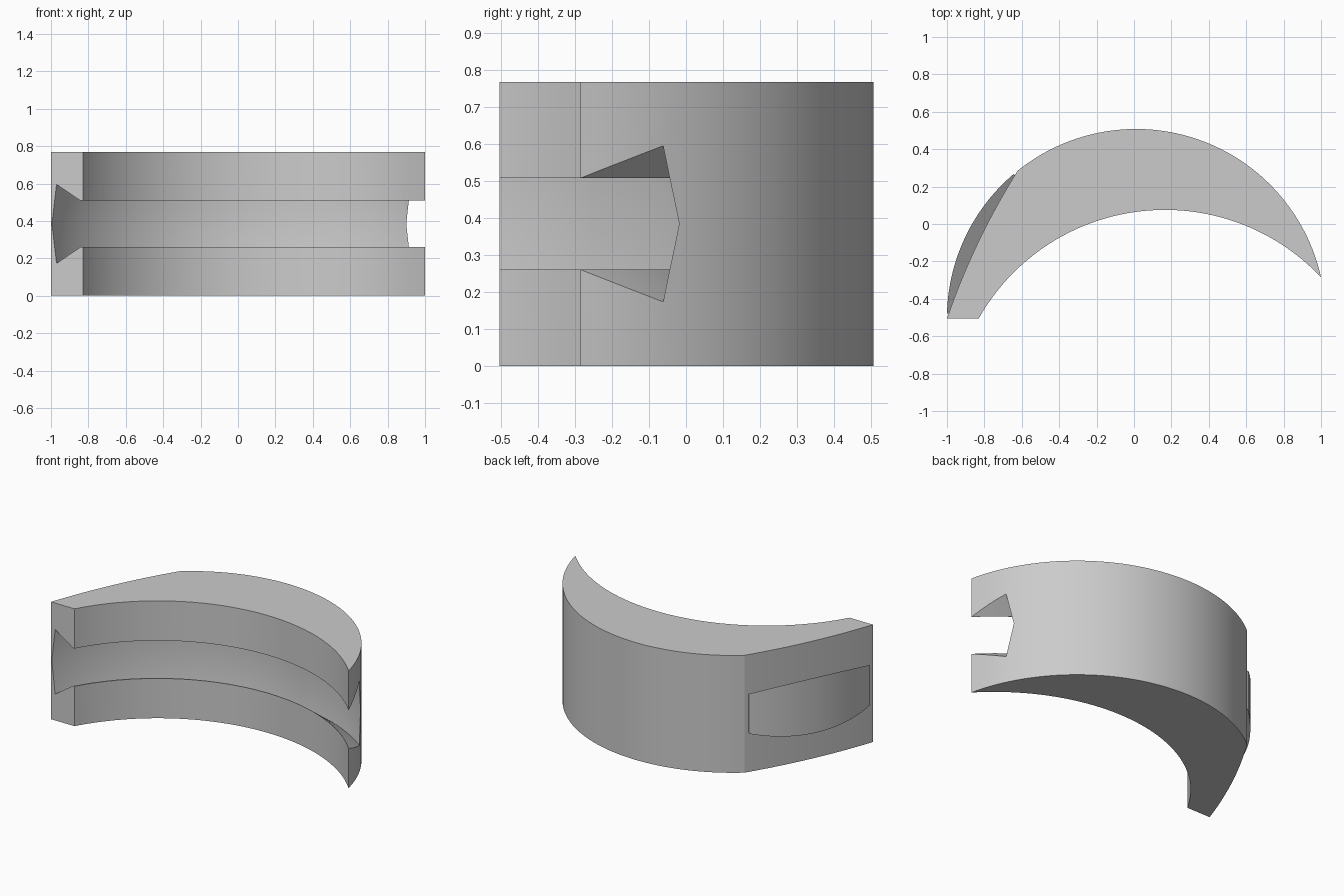
import bpy, bmesh, math

cube = bpy.data.objects.get("Cube")
if cube:
    bpy.data.objects.remove(cube, do_unlink=True)

HEIGHT = 0.768
MID = HEIGHT / 2
MOUTH = 0.124          # half height of the dovetail at its narrow side
SLOPE = 0.76           # dovetail flare per unit of depth

OUTER_C = (0.01, -0.504)
INNER_C = (0.16, -1.07)
TRIM_C = (2.59, -1.756)
TIP, KINK = (1.0, -0.285), (-0.622, 0.285)
HEEL, HEEL_IN = (-1.0, -0.505), (-0.83, -0.505)

grey = bpy.data.materials.new("plain grey")
grey.use_nodes = True
grey.diffuse_color = (0.6, 0.6, 0.6, 1)
grey.node_tree.nodes["Principled BSDF"].inputs["Base Color"].default_value = (0.6, 0.6, 0.6, 1)


def arc(p, q, c, n):
    """Points from p to q around centre c, both ends included."""
    a, b = (math.atan2(v[1] - c[1], v[0] - c[0]) % math.tau for v in (p, q))
    ra, rb = math.dist(p, c), math.dist(q, c)
    pts = []
    for i in range(n + 1):
        t = i / n
        ang, r = a + (b - a) * t, ra + (rb - ra) * t
        pts.append((c[0] + r * math.cos(ang), c[1] + r * math.sin(ang)))
    return pts


def finish(name, bm):
    bmesh.ops.recalc_face_normals(bm, faces=bm.faces)
    mesh = bpy.data.meshes.new(name)
    bm.to_mesh(mesh)
    bm.free()
    mesh.materials.append(grey)
    ob = bpy.data.objects.new(name, mesh)
    bpy.context.collection.objects.link(ob)
    return ob


def loft(name, sections):
    """Solid through a row of equal cross-sections, capped at both ends."""
    bm = bmesh.new()
    rings = [[bm.verts.new(p) for p in s] for s in sections]
    n = len(rings[0])
    for a, b in zip(rings, rings[1:]):
        for i in range(n):
            j = (i + 1) % n
            bm.faces.new((a[i], a[j], b[j], b[i]))
    bm.faces.new(rings[0])
    bm.faces.new(rings[-1])
    return finish(name, bm)


def smooth(ob):
    bpy.ops.object.select_all(action="DESELECT")
    ob.select_set(True)
    bpy.context.view_layer.objects.active = ob
    bpy.ops.object.shade_smooth_by_angle(angle=math.radians(20))


# Crescent body: outer arc, flatter trimmed flank, blunt heel, inner arc
outline = (arc(TIP, KINK, OUTER_C, 64) + arc(KINK, HEEL, TRIM_C, 20)[1:]
           + arc(HEEL_IN, TIP, INNER_C, 64)[:-1])
body = loft("crescent_body", [[(x, y, z) for x, y in outline] for z in (0, HEIGHT)])

# Dovetail groove: profile of radius and height swept around the inner arc
RI = math.dist(TIP, INNER_C)
half = [(RI - 0.06, MOUTH), (RI, MOUTH), (RI + 0.114, MOUTH + 0.087)]
profile = ([(r, MID + h) for r, h in half] + [(RI + 0.136, MID)]
           + [(r, MID - h) for r, h in reversed(half)])
sections = []
for i in range(97):
    a = math.radians(20 + 150 * i / 96)
    sections.append([(INNER_C[0] + r * math.cos(a), INNER_C[1] + r * math.sin(a), z)
                     for r, z in profile])
cutter = loft("groove_cutter", sections)
cutter.hide_render = True

cut = body.modifiers.new("groove", "BOOLEAN")
cut.operation = "DIFFERENCE"
cut.solver = "EXACT"
cut.object = cutter
bpy.context.view_layer.objects.active = body
bpy.ops.object.modifier_apply(modifier=cut.name)
bpy.data.objects.remove(cutter, do_unlink=True)
smooth(body)

# Dovetail tongue: flares from the trimmed flank out to the outer arc
sections = []
for root, crest in zip(arc(KINK, HEEL, TRIM_C, 32), arc(KINK, HEEL, OUTER_C, 32)):
    h = MOUTH + SLOPE * math.dist(root, crest)
    sections.append([(*root, MID - MOUTH), (*crest, MID - h),
                     (*crest, MID + h), (*root, MID + MOUTH)])
tongue = loft("dovetail_tongue", sections[:1] and sections[1:-1])
smooth(tongue)
